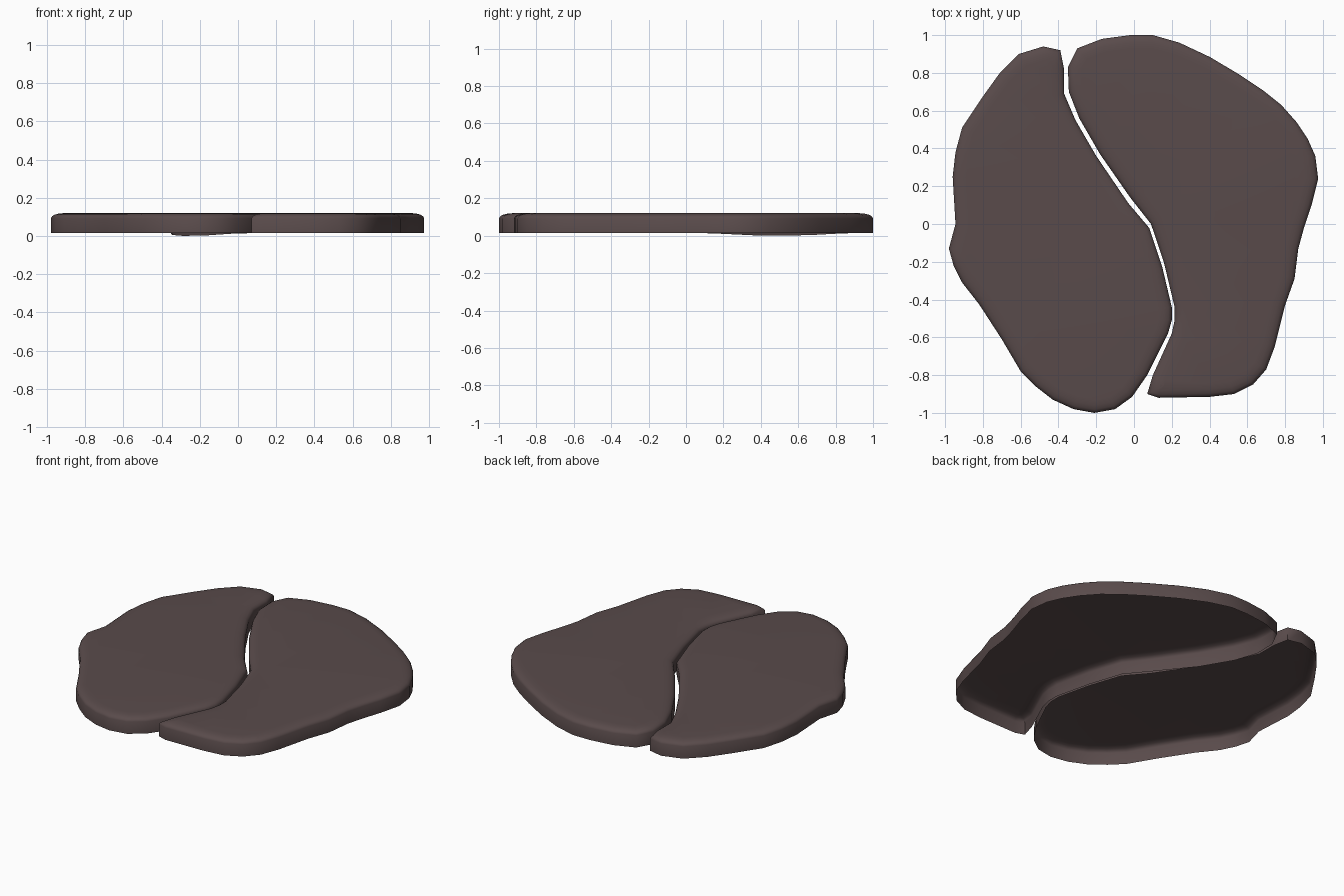
import bpy, bmesh, math
from mathutils import Vector

if "Cube" in bpy.data.objects:
    bpy.data.objects.remove(bpy.data.objects["Cube"])

# Plan outlines of the two slabs, both counter-clockwise
LEFT = [(-.39, .92), (-.48, .94), (-.61, .90), (-.71, .80), (-.80, .675), (-.91, .51), (-.945, .38),
        (-.96, .25), (-.945, 0), (-.98, -.13), (-.955, -.22), (-.91, -.31), (-.82, -.425), (-.70, -.61),
        (-.60, -.78), (-.52, -.86), (-.43, -.93), (-.32, -.98), (-.21, -1), (-.10, -.98), (-.01, -.915),
        (.07, -.80), (.18, -.58), (.20, -.51), (.20, -.44), (.15, -.23), (.08, -.02), (-.03, .11),
        (-.20, .36), (-.31, .55), (-.37, .69), (-.37, .82)]
RIGHT = [(-.345, .70), (-.29, .56), (-.18, .37), (-.02, .14), (.09, 0), (.16, -.21), (.215, -.44),
         (.215, -.51), (.20, -.58), (.10, -.80), (.07, -.90), (.13, -.92), (.40, -.915), (.53, -.90),
         (.63, -.85), (.70, -.77), (.745, -.65), (.80, -.43), (.85, -.29), (.87, -.13), (.90, -.02),
         (.94, .10), (.975, .24), (.96, .36), (.92, .45), (.86, .54), (.78, .63), (.68, .71), (.56, .79),
         (.40, .885), (.24, .96), (.10, 1), (-.02, 1), (-.17, .98), (-.30, .93), (-.35, .83)]

# Edge profile: (inset, height), straight wall then rounded shoulder
PROFILE = [(0, .015), (0, .092), (.006, .103), (.018, .111), (.04, .117), (.07, .12)]

stone = bpy.data.materials.new("brown_stone")
stone.diffuse_color = (.10, .07, .07, 1)
stone.use_nodes = True
stone.node_tree.nodes["Principled BSDF"].inputs["Base Color"].default_value = stone.diffuse_color


def inward(pts):
    """Mitred inward direction at each outline point."""
    out = []
    for i, p in enumerate(pts):
        a = (p - pts[i - 1]).normalized()
        b = (pts[(i + 1) % len(pts)] - p).normalized()
        n = Vector((-a.y - b.y, a.x + b.x)).normalized()
        out.append(n / max(.7, n.dot(Vector((-a.y, a.x)))))
    return out


def slab(name, outline, dip):
    """Paving slab shell, open underneath."""
    pts = [Vector(p) for p in outline]
    dirs = inward(pts)
    bm = bmesh.new()
    rings = []
    for k, (inset, z) in enumerate(PROFILE):
        ring = []
        for p, d in zip(pts, dirs):
            q = p + d * inset
            h = z
            # seam side of the lower rim sags slightly
            if k == 0 and dip and p.x < .05 and .1 < p.y < .88:
                h -= .015 * math.sin(math.pi * (p.y - .1) / .78)
            ring.append(bm.verts.new((q.x, q.y, h)))
        rings.append(ring)
    n = len(pts)
    for lo, hi in zip(rings, rings[1:]):
        for i in range(n):
            j = (i + 1) % n
            bm.faces.new((lo[i], lo[j], hi[j], hi[i]))
    cap = bm.faces.new(rings[-1])
    bmesh.ops.triangulate(bm, faces=[cap])
    me = bpy.data.meshes.new(name)
    bm.to_mesh(me)
    bm.free()
    me.materials.append(stone)
    ob = bpy.data.objects.new(name, me)
    bpy.context.collection.objects.link(ob)
    bpy.ops.object.select_all(action='DESELECT')
    ob.select_set(True)
    bpy.context.view_layer.objects.active = ob
    bpy.ops.object.shade_smooth_by_angle(angle=math.radians(60))


slab("left_paving_slab", LEFT, False)
slab("right_paving_slab", RIGHT, True)
